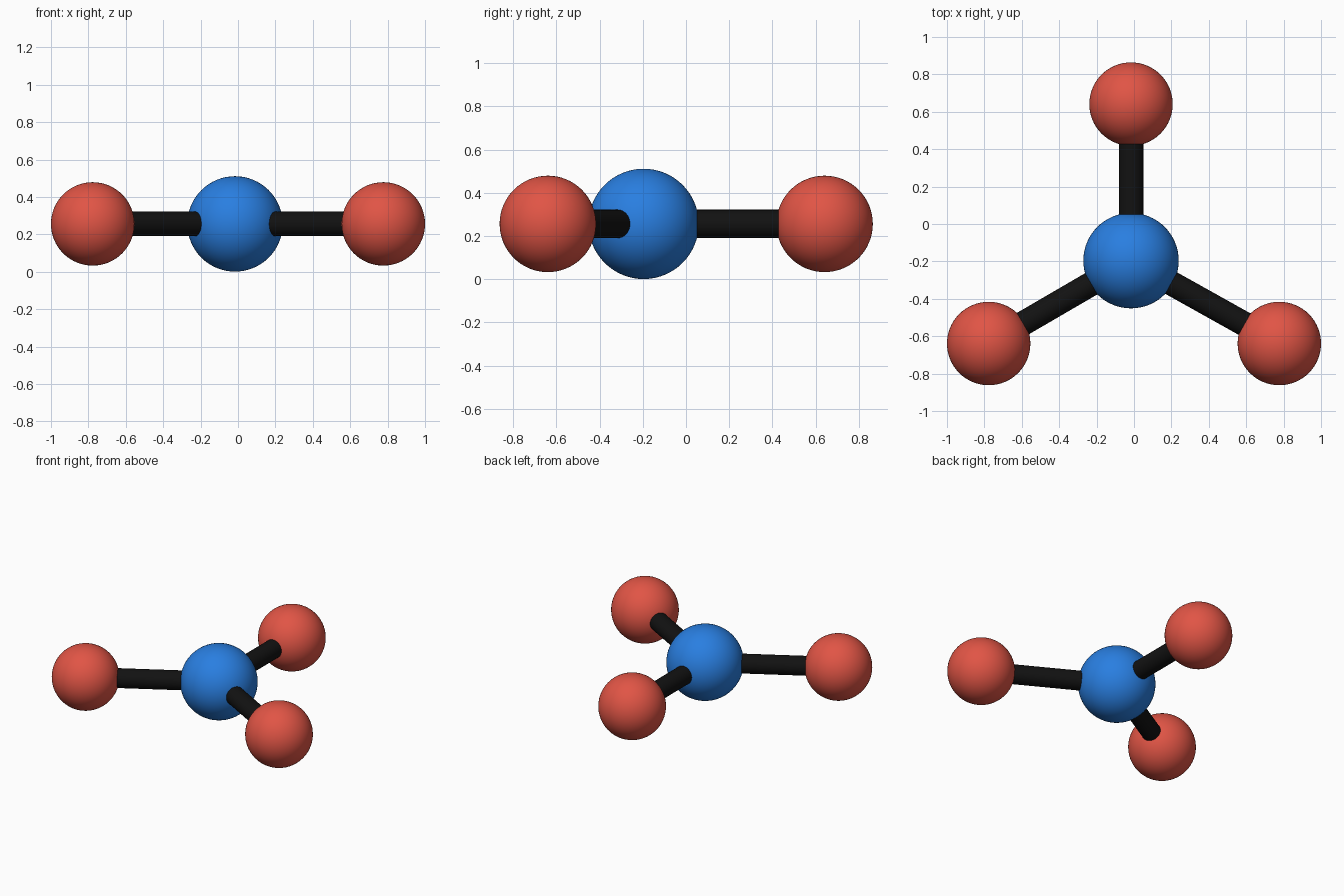
import bpy
from mathutils import Vector

if "Cube" in bpy.data.objects:
    bpy.data.objects.remove(bpy.data.objects["Cube"])

Z = 0.256


def material(name, rgb):
    mat = bpy.data.materials.new(name)
    mat.diffuse_color = (*rgb, 1)
    mat.use_nodes = True
    mat.node_tree.nodes["Principled BSDF"].inputs["Base Color"].default_value = mat.diffuse_color
    return mat


def finish(name, mat):
    ob = bpy.context.object
    ob.name = name
    ob.data.materials.append(mat)
    bpy.ops.object.shade_smooth_by_angle()


def ball(name, centre, radius, mat):
    bpy.ops.mesh.primitive_uv_sphere_add(segments=64, ring_count=32,
                                         radius=radius, location=centre)
    finish(name, mat)


def rod(name, a, b, radius, mat):
    d = b - a
    bpy.ops.mesh.primitive_cylinder_add(vertices=48, radius=radius, depth=d.length,
                                        location=(a + b) / 2,
                                        rotation=d.to_track_quat('Z', 'Y').to_euler())
    finish(name, mat)


blue = material("blue", (0.022, 0.21, 0.75))
red = material("red", (0.75, 0.09, 0.06))
black = material("black", (0.006, 0.006, 0.006))

# Central ball
centre = Vector((-0.016, -0.196, Z))
ball("central_ball", centre, 0.255, blue)

# Three outer balls, each joined to the centre by a rod
outer = {"back": (-0.016, 0.641), "left": (-0.777, -0.639), "right": (0.777, -0.639)}
for side, (x, y) in outer.items():
    p = Vector((x, y, Z))
    ball(side + "_ball", p, 0.223, red)
    rod(side + "_rod", centre, p, 0.0655, black)
